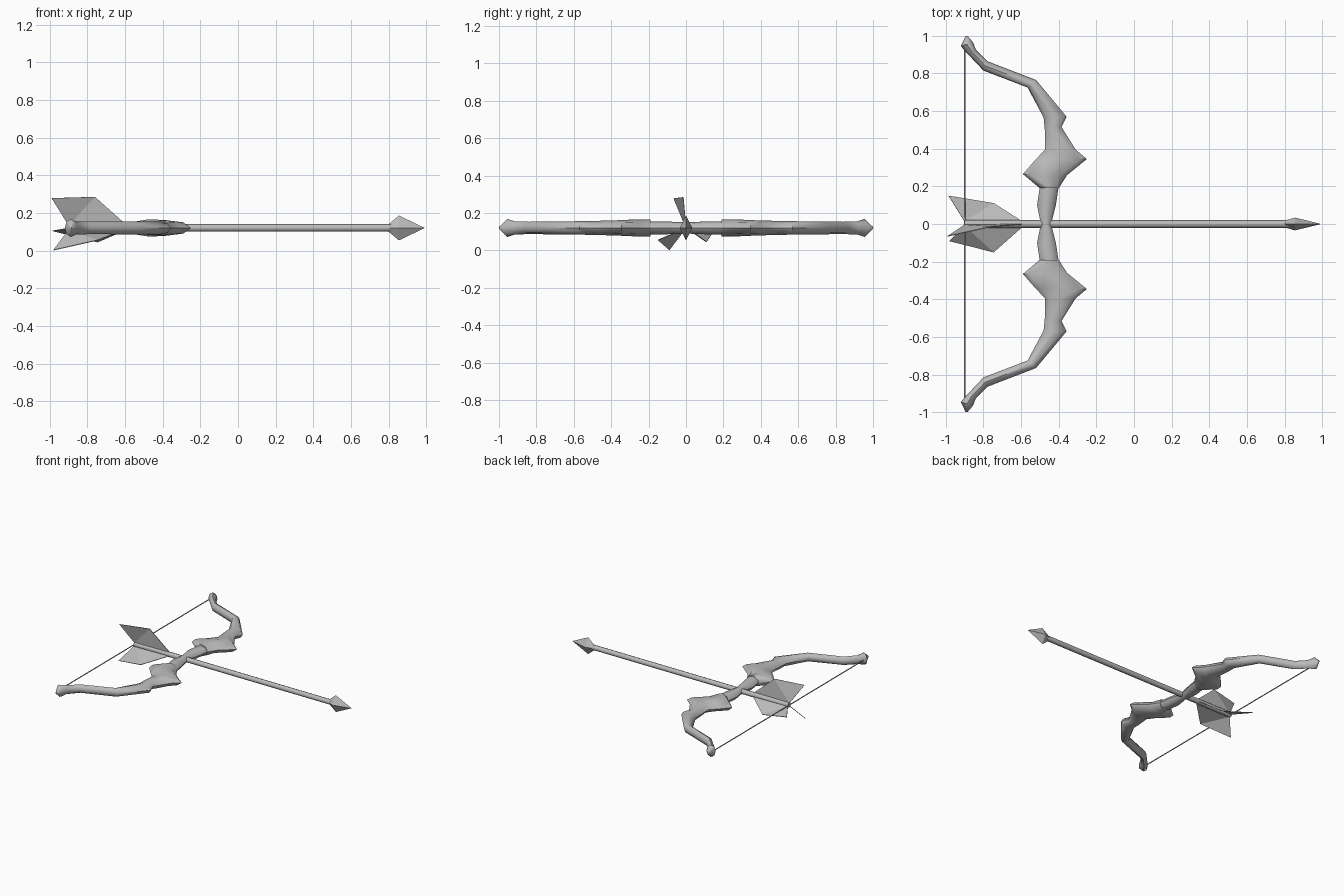
import bpy, bmesh, math
from mathutils import Vector

cube = bpy.data.objects.get("Cube")
if cube:
    bpy.data.objects.remove(cube)

MID = 0.12  # height of the bow and arrow axis

mat = bpy.data.materials.new("plain grey")
mat.use_nodes = True
grey = (0.5, 0.5, 0.5, 1)
mat.diffuse_color = grey
mat.node_tree.nodes["Principled BSDF"].inputs["Base Color"].default_value = grey


def finish(name, bm, smooth=None):
    bmesh.ops.recalc_face_normals(bm, faces=bm.faces)
    mesh = bpy.data.meshes.new(name)
    bm.to_mesh(mesh)
    bm.free()
    mesh.materials.append(mat)
    ob = bpy.data.objects.new(name, mesh)
    bpy.context.collection.objects.link(ob)
    if smooth:
        bpy.ops.object.select_all(action='DESELECT')
        ob.select_set(True)
        bpy.context.view_layer.objects.active = ob
        bpy.ops.object.shade_smooth_by_angle(angle=math.radians(smooth))
    return ob


def loft(name, stations, side=1, sides=8, smooth=50):
    """Skin oval rings; a station is left x, left y, right x, right y, half height."""
    bm = bmesh.new()
    rings = []
    for lx, ly, rx, ry, h in stations:
        left, right = Vector((lx, ly * side, MID)), Vector((rx, ry * side, MID))
        ring = []
        for i in range(sides):
            a = math.tau * i / sides
            p = left.lerp(right, 0.5 + 0.5 * math.cos(a))
            p.z += h * math.sin(a)
            ring.append(bm.verts.new(p))
        rings.append(ring)
    for a, b in zip(rings, rings[1:]):
        for i in range(sides):
            j = (i + 1) % sides
            bm.faces.new((a[i], a[j], b[j], b[i]))
    bm.faces.new(rings[0])
    bm.faces.new(rings[-1])
    return finish(name, bm, smooth)


# Grip, waisted in the middle
half = [(-0.495, 0, -0.44, 0, 0.03), (-0.515, 0.1, -0.415, 0.1, 0.034),
        (-0.5, 0.2, -0.4, 0.2, 0.034)]
grip = [(a, -b, c, -d, h) for a, b, c, d, h in half[:0:-1]] + half
loft("grip", grip)

# Limbs with blade points, recurved to a knobbed tip
limb = [
    (-0.50, 0.19, -0.40, 0.19, 0.046),
    (-0.59, 0.265, -0.355, 0.26, 0.046),
    (-0.525, 0.34, -0.25, 0.345, 0.042),
    (-0.472, 0.395, -0.31, 0.395, 0.04),
    (-0.474, 0.50, -0.385, 0.515, 0.037),
    (-0.48, 0.565, -0.358, 0.57, 0.036),
    (-0.565, 0.725, -0.52, 0.765, 0.034),
    (-0.80, 0.815, -0.78, 0.865, 0.033),
    (-0.885, 0.905, -0.84, 0.925, 0.035),
    (-0.92, 0.945, -0.855, 0.965, 0.048),
    (-0.895, 0.998, -0.885, 1.0, 0.006),
]
for name, side in (("left_limb", 1), ("right_limb", -1)):
    loft(name, limb, side)

# Bowstring
loft("bowstring", [(-0.904, y, -0.896, y, 0.004) for y in (-0.94, 0.94)], sides=6)

# Arrow shaft along x
bm = bmesh.new()
bmesh.ops.create_cone(bm, cap_ends=True, segments=8, radius1=0.02,
                      radius2=0.02, depth=1.72)
shaft = finish("arrow_shaft", bm, 50)
shaft.rotation_euler.y = math.pi / 2
shaft.location = (-0.04, 0, MID)

# Arrowhead: flattened diamond rings between base and point
bm = bmesh.new()
rings = []
for x, w, h in ((0.80, 0.018, 0.02), (0.855, 0.034, 0.066), (0.99, 0.001, 0.001)):
    rings.append([bm.verts.new((x, y, MID + z))
                  for y, z in ((w, 0), (0, h), (-w, 0), (0, -h))])
for a, b in zip(rings, rings[1:]):
    for i in range(4):
        j = (i + 1) % 4
        bm.faces.new((a[i], a[j], b[j], b[i]))
bm.faces.new(rings[0])
bm.faces.new(rings[-1])
finish("arrowhead", bm)

# Three slightly spiralled feathers: rear and front outer corners
feathers = {
    "top_feather": ((-0.99, -0.065, 0.278), (-0.76, -0.015, 0.285)),
    "right_feather": ((-0.98, -0.09, 0.002), (-0.745, -0.15, 0.055)),
    "left_feather": ((-0.985, 0.15, 0.105), (-0.745, 0.11, 0.045)),
}
for name, (rear, front) in feathers.items():
    bm = bmesh.new()
    roots = []
    for x, tip in ((-0.59, front), (-0.9, rear)):
        out = Vector((0, tip[1], tip[2] - MID)).normalized() * 0.014
        roots.append(Vector((x, 0, MID)) + out)
    bm.faces.new([bm.verts.new(p) for p in (rear, front, *roots)])
    bmesh.ops.triangulate(bm, faces=bm.faces)
    ob = finish(name, bm)
    solid = ob.modifiers.new("thickness", 'SOLIDIFY')
    solid.thickness = 0.004
    solid.offset = 0
